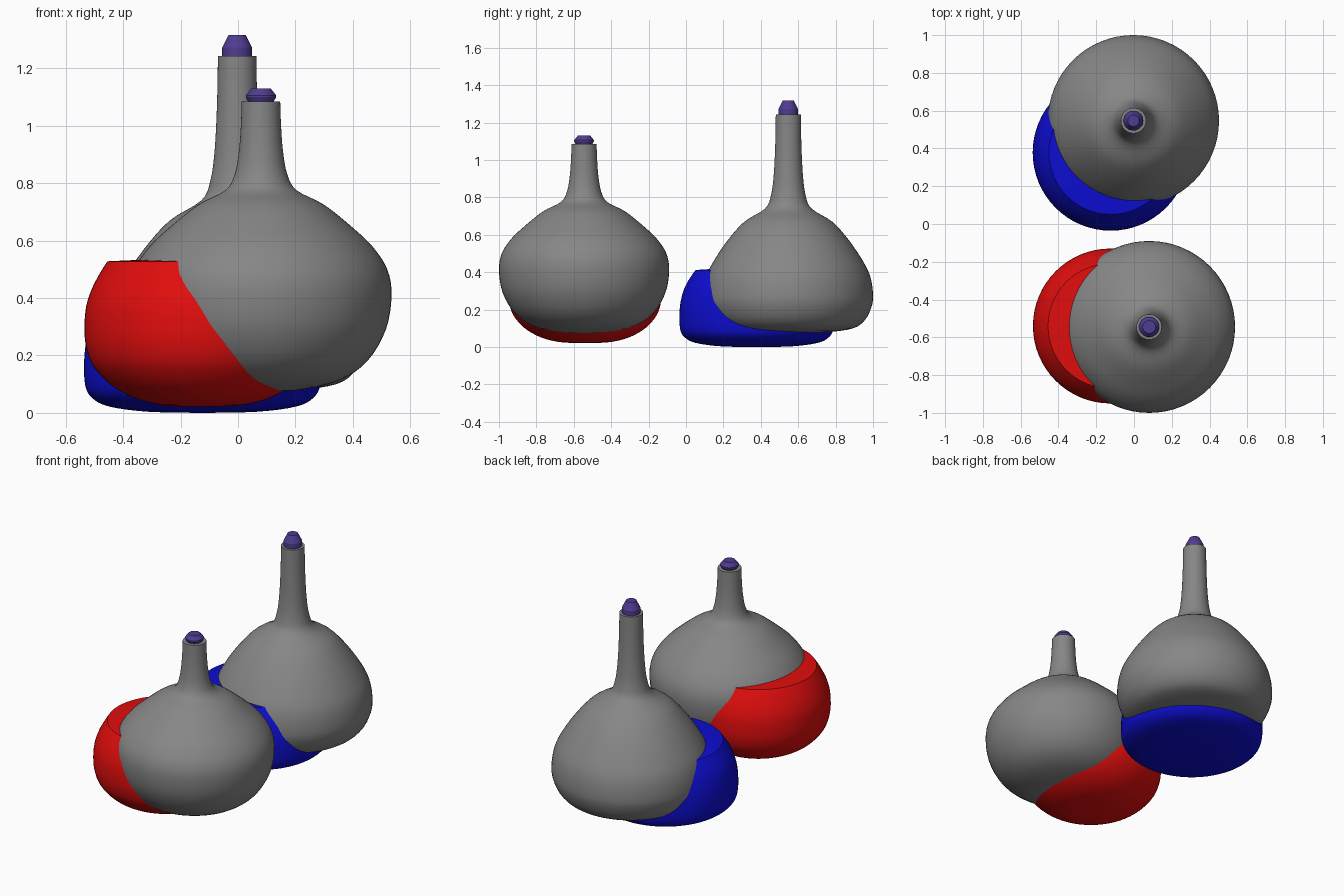
import bpy, bmesh, math
from mathutils import Vector

cube = bpy.data.objects.get("Cube")
if cube:
    bpy.data.objects.remove(cube, do_unlink=True)

SEGMENTS = 64


def material(name, rgb):
    mat = bpy.data.materials.new(name)
    mat.use_nodes = True
    mat.diffuse_color = (*rgb, 1)
    mat.node_tree.nodes["Principled BSDF"].inputs["Base Color"].default_value = (*rgb, 1)
    return mat


grey = material("grey glass", (0.24, 0.24, 0.24))
red = material("red liquid", (0.75, 0.004, 0.004))
blue = material("blue liquid", (0.004, 0.004, 0.65))
purple = material("purple stopper", (0.08, 0.045, 0.28))


def smooth_curve(points, steps=4):
    """Rounded profile passing through all the given points."""
    p = [Vector(q) for q in points]
    p = [p[0]] + p + [p[-1]]
    out = []
    for a, b, c, d in zip(p, p[1:], p[2:], p[3:]):
        for i in range(steps):
            t = i / steps
            out.append(b + (c - a) * (t / 2)
                       + (a * 2 - b * 5 + c * 4 - d) * (t * t / 2)
                       + (b * 3 - a - c * 3 + d) * (t ** 3 / 2))
    return out + [p[-1]]


def lathe(name, profile, centre, mat, sharp_angle=35):
    """Turn a (radius, height) profile about a vertical axis."""
    bm = bmesh.new()
    verts = [bm.verts.new((r, 0, z)) for r, z in profile]
    edges = [bm.edges.new(pair) for pair in zip(verts, verts[1:])]
    bmesh.ops.spin(bm, geom=verts + edges, cent=(0, 0, 0), axis=(0, 0, 1),
                   angle=math.tau, steps=SEGMENTS, use_duplicate=False)
    bmesh.ops.remove_doubles(bm, verts=bm.verts, dist=0.0004)
    bmesh.ops.recalc_face_normals(bm, faces=bm.faces)
    mesh = bpy.data.meshes.new(name)
    bm.to_mesh(mesh)
    bm.free()
    mesh.materials.append(mat)
    obj = bpy.data.objects.new(name, mesh)
    obj.location = (*centre, 0)
    bpy.context.collection.objects.link(obj)
    bpy.ops.object.select_all(action="DESELECT")
    obj.select_set(True)
    bpy.context.view_layer.objects.active = obj
    bpy.ops.object.shade_smooth_by_angle(angle=math.radians(sharp_angle))
    return obj


def flask(name, outline, centre, neck_top):
    rim = [(0.05, neck_top), (0, neck_top)]
    lathe(name, smooth_curve(outline) + rim, centre, grey)


def liquid(name, outline, centre, middle, mat):
    # Nearly flat, slightly domed top closes the bowl with a crisp edge
    lathe(name, smooth_curve(outline) + [(0.2, middle - 0.004), (0, middle)], centre, mat)


# Round front flask with its stopper and red liquid
front = (0.08, -0.545)
flask("front_flask", [
    (0, 0.075), (0.12, 0.078), (0.27, 0.112), (0.37, 0.18), (0.435, 0.29),
    (0.455, 0.41), (0.44, 0.5), (0.39, 0.578), (0.32, 0.645), (0.22, 0.725),
    (0.125, 0.775), (0.092, 0.83), (0.077, 0.91), (0.07, 1.0), (0.067, 1.085)],
    front, 1.085)
lathe("front_stopper", [(0, 1.08), (0.042, 1.08), (0.053, 1.1), (0.053, 1.106),
                        (0.034, 1.13), (0, 1.13)], front, purple, 20)
liquid("red_liquid", [
    (0, 0.022), (0.12, 0.025), (0.21, 0.043), (0.28, 0.073), (0.335, 0.112),
    (0.383, 0.17), (0.405, 0.235), (0.41, 0.3), (0.404, 0.37), (0.385, 0.43),
    (0.357, 0.485), (0.33, 0.528)], (-0.125, -0.54), 0.538, red)

# Tapered rear flask with its stopper and blue liquid
rear = (-0.003, 0.547)
flask("rear_flask", [
    (0, 0.075), (0.2, 0.079), (0.345, 0.1), (0.41, 0.145), (0.445, 0.215),
    (0.453, 0.28), (0.44, 0.37), (0.405, 0.45), (0.325, 0.57), (0.235, 0.67),
    (0.125, 0.74), (0.093, 0.81), (0.078, 0.92), (0.07, 1.08), (0.067, 1.243)],
    rear, 1.243)
lathe("rear_stopper", [(0, 1.238), (0.052, 1.238), (0.052, 1.273),
                       (0.03, 1.317), (0, 1.317)], rear, purple, 20)
liquid("blue_liquid", [
    (0, 0), (0.19, 0.004), (0.325, 0.022), (0.385, 0.052), (0.41, 0.1),
    (0.412, 0.2), (0.398, 0.28), (0.372, 0.345), (0.327, 0.412)],
    (-0.123, 0.378), 0.424, blue)
